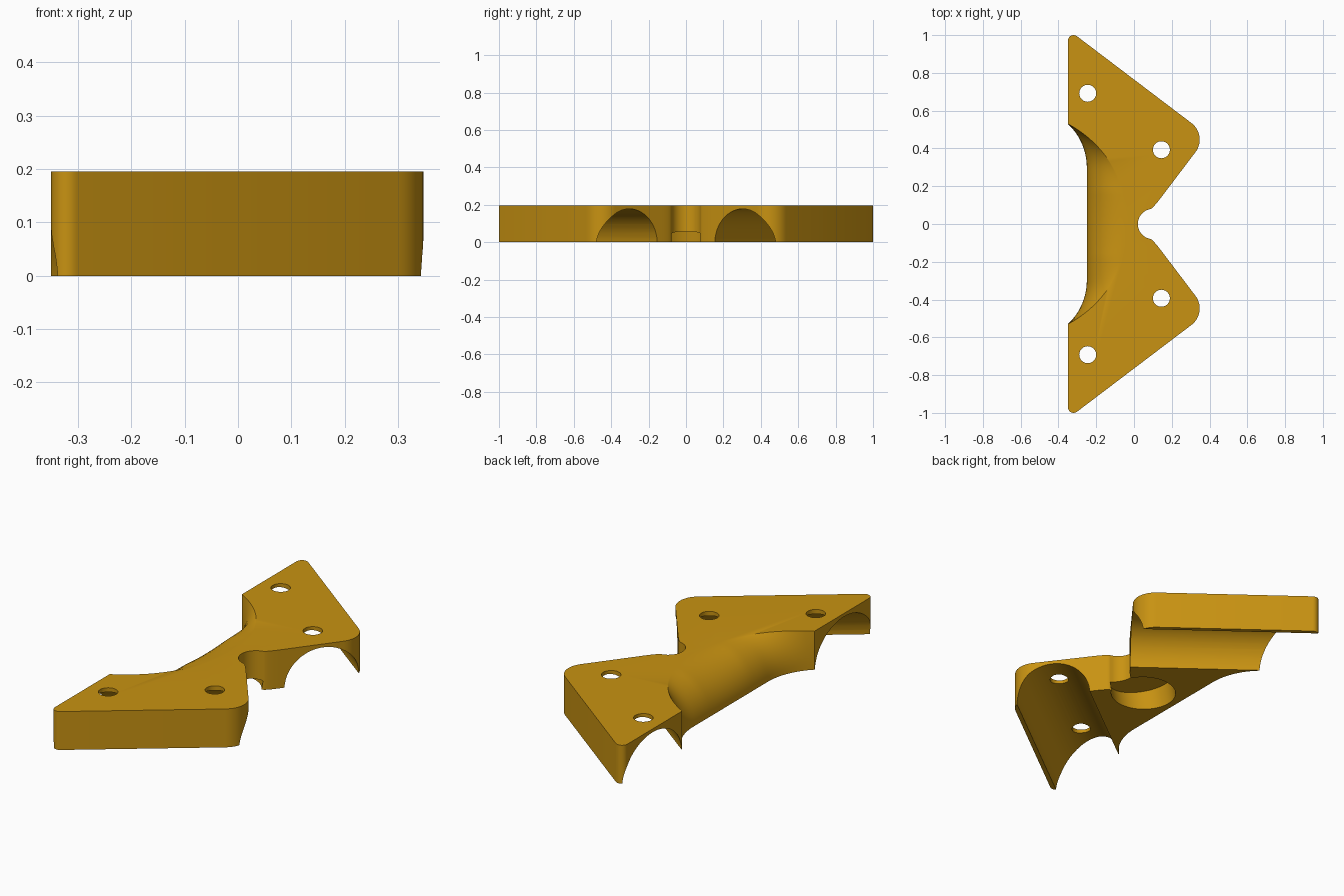
import bpy, bmesh, math
from mathutils import Vector, Matrix

if "Cube" in bpy.data.objects:
    bpy.data.objects.remove(bpy.data.objects["Cube"])

H = 0.195                        # plate thickness
D = Vector((0.797, -0.603, 0))   # direction of the upper channel
N = Vector((0.603, 0.797, 0))    # across the upper channel
LIP = 0.53                       # half width of the flared recess

gold = bpy.data.materials.new("golden_yellow")
gold.diffuse_color = (0.58, 0.29, 0.006, 1)
gold.use_nodes = True
gold.node_tree.nodes["Principled BSDF"].inputs["Base Color"].default_value = gold.diffuse_color


def arc(cx, cy, r, a0, a1, n):
    """Points on an arc, angles in degrees."""
    return [(cx + r * math.cos(math.radians(a0 + (a1 - a0) * i / n)),
             cy + r * math.sin(math.radians(a0 + (a1 - a0) * i / n)))
            for i in range(n + 1)]


def half_outline():
    """Upper half of the outline, from the notch round to the recess lip."""
    pts = arc(0.10, 0, 0.08, 180, 100, 10)                 # notch
    a, b, c = Vector(pts[-1]), Vector((0.099, 0.081)), Vector((0.15, 0.149))
    for i in range(1, 9):                                  # rounded lobe
        t = i / 8
        pts.append(tuple(a * (1 - t) ** 2 + b * 2 * t * (1 - t) + c * t * t))
    r = 0.11                                               # big outer corner
    o = N * (0.61 - r) + D * (0.03 - r)
    ang = math.degrees(math.atan2(N.y, N.x))
    pts += arc(o.x, o.y, r, ang - 90, ang, 14)
    pts += arc(-0.32, 0.97, 0.03, ang, 180, 8)             # small tip corner
    pts.append((-0.35, LIP))
    return pts


def wall_x(y, z):
    """Recess wall: bulges from a nearly straight foot to a round top edge."""
    y = abs(y)
    foot = -0.25
    if y > 0.3:
        foot -= 0.3145 - math.sqrt(0.3145 ** 2 - (y - 0.3) ** 2)
    top = -0.629 + math.sqrt(0.599 ** 2 - y * y)
    d = max(top - foot, 0.0005)
    if d >= H:
        return foot + d * (1 - math.sqrt(max(0, 1 - (z / H) ** 2)))
    r = (d * d + H * H) / (2 * d)
    return foot + r - math.sqrt(r * r - z * z)


def make(name, bm):
    bmesh.ops.recalc_face_normals(bm, faces=bm.faces)
    me = bpy.data.meshes.new(name)
    bm.to_mesh(me)
    bm.free()
    me.materials.append(gold)
    ob = bpy.data.objects.new(name, me)
    bpy.context.collection.objects.link(ob)
    return ob


# Plate: the outline stacked in layers so the recess wall can curve
half = half_outline()
rim = [(x, -y) for x, y in reversed(half)] + half[1:]
ys = [LIP * (1 - 2 * i / 48) for i in range(1, 48)]
bm = bmesh.new()
rings = []
for k in range(13):
    z = H * math.sin(math.pi / 2 * k / 12)
    ring = [(wall_x(y, z), y) for y in ys] + rim
    rings.append([bm.verts.new((x, y, z)) for x, y in ring])
for lo, hi in zip(rings, rings[1:]):
    n = len(lo)
    for i in range(n):
        j = (i + 1) % n
        bm.faces.new((lo[i], lo[j], hi[j], hi[i]))
bm.faces.new(rings[0][::-1])
bm.faces.new(rings[-1])
plate = make("bracket_plate", bm)


def cut(name, p0, p1, r, seg):
    """Subtract a cylinder running from p0 to p1."""
    p0, p1 = Vector(p0), Vector(p1)
    axis = p1 - p0
    mat = Matrix.Translation((p0 + p1) / 2) @ axis.to_track_quat('Z', 'Y').to_matrix().to_4x4()
    bm = bmesh.new()
    bmesh.ops.create_cone(bm, cap_ends=True, segments=seg, radius1=r, radius2=r,
                          depth=axis.length, matrix=mat)
    ob = make(name, bm)
    ob.hide_render = True
    ob.hide_viewport = True
    m = plate.modifiers.new(name, 'BOOLEAN')
    m.operation = 'DIFFERENCE'
    m.solver = 'EXACT'
    m.object = ob


# Rod channels and screw holes on both arms
for side, s in (("back", 1), ("front", -1)):
    a, b = N * 0.402 - D * 1.1, N * 0.402 + D * 0.15
    cut(side + "_channel_cutter", (a.x, a.y * s, -0.009), (b.x, b.y * s, -0.009), 0.187, 72)
    for i, (x, y) in enumerate(((-0.245, 0.692), (0.145, 0.393))):
        cut(f"{side}_hole_cutter_{i}", (x, y * s, -0.1), (x, y * s, 0.3), 0.045, 32)

# Slightly tilted round pocket under the bridge
top = Vector((-0.045, 0, 0.071))
cut("pocket_cutter", top - Vector((0.2, 0, 1)) * 0.25, top, 0.155, 64)

# Apply the cuts, drop the cutters and shade
bpy.context.view_layer.objects.active = plate
plate.select_set(True)
for m in list(plate.modifiers):
    cutter = m.object
    bpy.ops.object.modifier_apply(modifier=m.name)
    bpy.data.objects.remove(cutter)
bpy.ops.object.shade_smooth_by_angle(angle=math.radians(30))
